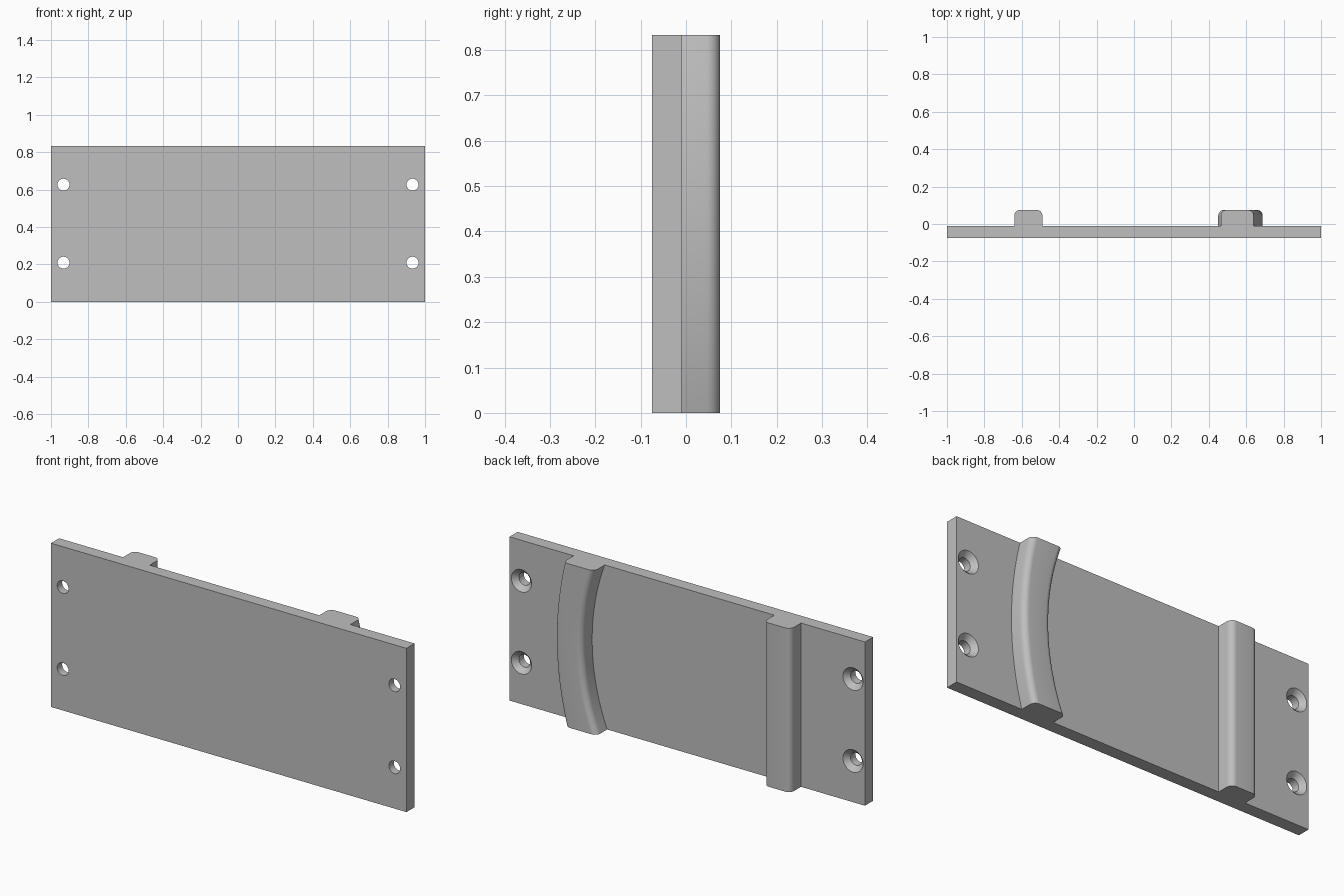
import bpy
import bmesh
import math

HEIGHT = 0.833
FRONT, FACE, CREST = -0.075, -0.01, 0.075
FILLET = 0.03

cube = bpy.data.objects.get("Cube")
if cube:
    bpy.data.objects.remove(cube, do_unlink=True)

# Single grey material
grey = bpy.data.materials.new("plain grey")
grey.use_nodes = True
grey.diffuse_color = (0.52, 0.52, 0.52, 1)
grey.node_tree.nodes["Principled BSDF"].inputs["Base Color"].default_value = grey.diffuse_color


def loft(name, rings):
    """Skin a list of equal closed rings and cap both ends."""
    bm = bmesh.new()
    loops = [[bm.verts.new(p) for p in ring] for ring in rings]
    n = len(loops[0])
    for a, b in zip(loops, loops[1:]):
        for i in range(n):
            j = (i + 1) % n
            bm.faces.new((a[i], a[j], b[j], b[i]))
    bm.faces.new(loops[0][::-1])
    bm.faces.new(loops[-1])
    bmesh.ops.recalc_face_normals(bm, faces=bm.faces)
    mesh = bpy.data.meshes.new(name)
    bm.to_mesh(mesh)
    bm.free()
    mesh.materials.append(grey)
    obj = bpy.data.objects.new(name, mesh)
    bpy.context.collection.objects.link(obj)
    return obj


def smooth(obj):
    bpy.ops.object.select_all(action="DESELECT")
    obj.select_set(True)
    bpy.context.view_layer.objects.active = obj
    bpy.ops.object.shade_smooth_by_angle(angle=math.radians(30))


def rib_section(x0, x1, z):
    """Rib cross-section with two rounded outer corners."""
    ring = [(x0, FACE, z)]
    for cx, start in ((x0 + FILLET, 180), (x1 - FILLET, 90)):
        for k in range(9):
            a = math.radians(start - 90 * k / 8)
            ring.append((cx + FILLET * math.cos(a),
                         CREST - FILLET + FILLET * math.sin(a), z))
    return ring + [(x1, FACE, z)]


def arc_x(peak, radius, z, middle=0.435):
    return peak - radius + math.sqrt(radius ** 2 - (z - middle) ** 2)


# Back plate
plate = loft("back_plate", [
    [(-1, y, 0), (1, y, 0), (1, y, HEIGHT), (-1, y, HEIGHT)] for y in (FRONT, FACE)])

# Countersunk screw holes
hole_profile = [(FRONT - 0.02, 0.032), (FACE - 0.025, 0.032),
                (FACE, 0.057), (FACE + 0.01, 0.067)]
for x in (-0.933, 0.933):
    for z in (0.21, 0.627):
        rings = [[(x + r * math.cos(math.tau * k / 40), y, z + r * math.sin(math.tau * k / 40))
                  for k in range(40)] for y, r in hole_profile]
        cutter = loft("screw_hole_cutter", rings)
        cut = plate.modifiers.new("screw hole", "BOOLEAN")
        cut.operation = "DIFFERENCE"
        cut.solver = "EXACT"
        cut.object = cutter
        bpy.context.view_layer.objects.active = plate
        bpy.ops.object.modifier_apply(modifier=cut.name)
        bpy.data.objects.remove(cutter, do_unlink=True)
smooth(plate)

# Straight rib
smooth(loft("straight_rib", [rib_section(-0.64, -0.49, z) for z in (0, HEIGHT)]))

# Curved rib, bowed outwards and slightly wider at its ends
steps = [HEIGHT * k / 32 for k in range(33)]
smooth(loft("curved_rib", [
    rib_section(arc_x(0.535, 1.16, z), arc_x(0.688, 1.65, z), z) for z in steps]))
